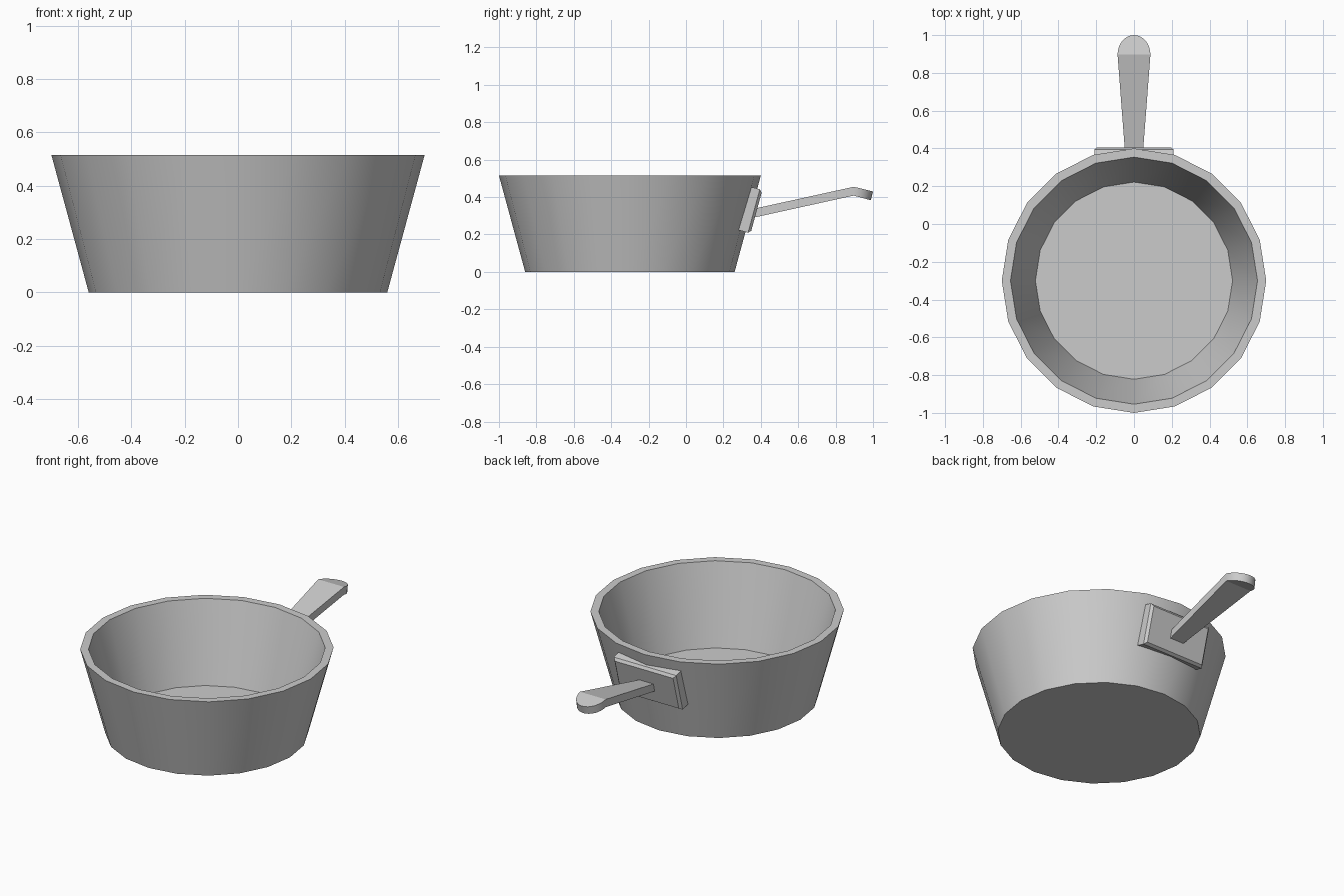
import bpy, bmesh, math
from mathutils import Matrix

if "Cube" in bpy.data.objects:
    bpy.data.objects.remove(bpy.data.objects["Cube"])


def finish(name, bm, angle=None):
    bmesh.ops.recalc_face_normals(bm, faces=bm.faces[:])
    mesh = bpy.data.meshes.new(name)
    bm.to_mesh(mesh)
    bm.free()
    ob = bpy.data.objects.new(name, mesh)
    bpy.context.collection.objects.link(ob)
    if angle:
        bpy.ops.object.select_all(action='DESELECT')
        ob.select_set(True)
        bpy.context.view_layer.objects.active = ob
        bpy.ops.object.shade_smooth_by_angle(angle=math.radians(angle))
    return ob


# Pan bowl: tapered 20-sided wall with thickness, turned from a profile
SIDES, CENTRE_Y = 20, -0.3
profile = [(0.56, 0.0), (0.70, 0.515), (0.654, 0.515), (0.522, 0.045)]
bm = bmesh.new()
rings = []
for r, z in profile:
    rings.append([bm.verts.new((r * math.cos(math.tau * i / SIDES),
                                CENTRE_Y + r * math.sin(math.tau * i / SIDES), z))
                  for i in range(SIDES)])
for a, b in zip(rings, rings[1:]):
    for i in range(SIDES):
        j = (i + 1) % SIDES
        bm.faces.new((a[i], a[j], b[j], b[i]))
bm.faces.new(rings[0])
bm.faces.new(rings[-1])
finish("pan_bowl", bm, 30)

# Mounting plate: chamfered block leaning with the wall
tilt = math.atan2(0.14, 0.515)
bm = bmesh.new()
bmesh.ops.create_cube(bm, size=1, matrix=Matrix.Translation((0, 0.343, 0.331))
                      @ Matrix.Rotation(-tilt, 4, 'X')
                      @ Matrix.Diagonal((0.42, 0.07, 0.24, 1)))
bm.normal_update()
outer = max(bm.faces, key=lambda f: f.normal.y)
bmesh.ops.bevel(bm, geom=list(outer.edges), offset=0.014, segments=1,
                affect='EDGES', profile=0.5)
finish("mounting_plate", bm)

# Handle: widening shaft rising to a bend, then a drooping round tip
bm = bmesh.new()


def handle_pair(x, y):
    """Top and bottom vertex of the handle at a plan position."""
    bend = 0.897
    t = max(0.0, (y - bend) / (1.0 - bend))
    z = 0.455 - 0.025 * t if y >= bend else 0.455 - 0.22 * (bend - y)
    return bm.verts.new((x, y, z)), bm.verts.new((x, y - 0.012 * t, z - 0.047))


def prism(ring, skip):
    """Top, bottom and side faces of an outline, leaving out inner sides."""
    bm.faces.new([p[0] for p in ring])
    bm.faces.new([p[1] for p in reversed(ring)])
    for i, p in enumerate(ring):
        q = ring[(i + 1) % len(ring)]
        if i != skip:
            bm.faces.new((p[0], p[1], q[1], q[0]))


root = [handle_pair(0.046, 0.36), handle_pair(-0.046, 0.36)]
left, right = handle_pair(-0.087, 0.897), handle_pair(0.087, 0.897)
arc = [handle_pair(0.087 * math.cos(math.pi * i / 16),
                   0.897 + 0.103 * math.sin(math.pi * i / 16)) for i in range(1, 16)]
prism(root + [left, right], 2)
prism([left, right] + arc, 0)
finish("handle", bm, 25)
